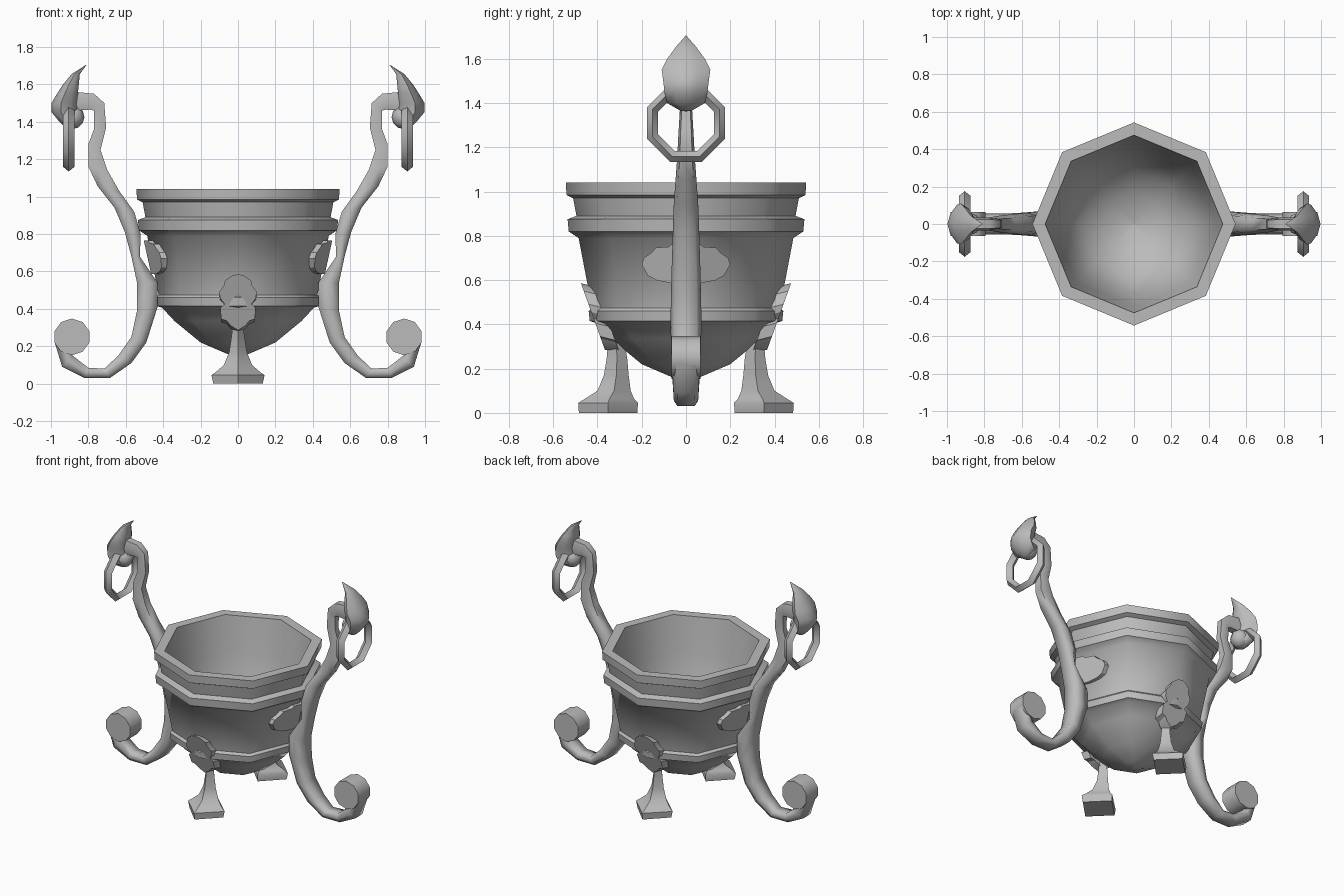
import bpy, bmesh, math
from math import cos, sin, pi, radians
from mathutils import Matrix

cube = bpy.data.objects.get("Cube")
if cube:
    bpy.data.objects.remove(cube)

grey = bpy.data.materials.new("stone_grey")
grey.use_nodes = True
grey.diffuse_color = (0.5, 0.5, 0.5, 1)
grey.node_tree.nodes["Principled BSDF"].inputs["Base Color"].default_value = (0.5, 0.5, 0.5, 1)

FLIP_X = Matrix.Diagonal((-1, 1, 1, 1))
HALF_TURN = Matrix.Rotation(pi, 4, 'Z')
SIDES = (("left", Matrix.Identity(4)), ("right", FLIP_X))
ENDS = (("front", Matrix.Identity(4)), ("back", HALF_TURN))


def finish(name, bm, matrix=None, angle=40):
    """Turn a bmesh into a shaded, coloured object."""
    if matrix:
        bm.transform(matrix)
    bmesh.ops.remove_doubles(bm, verts=bm.verts, dist=0.0005)
    bmesh.ops.recalc_face_normals(bm, faces=bm.faces)
    mesh = bpy.data.meshes.new(name)
    bm.to_mesh(mesh)
    bm.free()
    mesh.materials.append(grey)
    obj = bpy.data.objects.new(name, mesh)
    bpy.context.collection.objects.link(obj)
    bpy.ops.object.select_all(action='DESELECT')
    obj.select_set(True)
    bpy.context.view_layer.objects.active = obj
    bpy.ops.object.shade_smooth_by_angle(angle=radians(angle))


def loft(rings, closed=False):
    """Skin a list of equal-length rings of points."""
    bm = bmesh.new()
    loops = [[bm.verts.new(p) for p in ring] for ring in rings]
    pairs = list(zip(loops, loops[1:]))
    if closed:
        pairs.append((loops[-1], loops[0]))
    else:
        bm.faces.new(loops[0])
        bm.faces.new(loops[-1])
    for a, b in pairs:
        for i in range(len(a)):
            j = (i + 1) % len(a)
            bm.faces.new((a[i], a[j], b[j], b[i]))
    return bm


def plate(half_outline, place, depth):
    """Mirrored outline, folded on its centre line, with thickness."""
    bm = bmesh.new()
    for s in (1, -1):
        front = [bm.verts.new(place(s * u, z, depth)) for u, z in half_outline]
        back = [bm.verts.new(place(s * u, z, 0)) for u, z in half_outline]
        bm.faces.new(front)
        bm.faces.new(back)
        for i in range(len(front) - 1):
            bm.faces.new((front[i], front[i + 1], back[i + 1], back[i]))
    return bm


# Eight-sided bowl: outer wall with bands, then the hollow inside
bowl_profile = [(0.001, .15), (.06, .16), (.2, .22), (.34, .335), (.405, .405),
                (.435, .415), (.44, .46), (.425, .475), (.485, .79), (.53, .82),
                (.535, .875), (.495, .89), (.51, .97), (.54, .984), (.543, 1.04),
                (.475, 1.04), (.44, .8), (.38, .47), (.29, .33), (.16, .24), (0.001, .2)]
rings = [[(r * cos(k * pi / 4), r * sin(k * pi / 4), z) for k in range(8)]
         for r, z in bowl_profile]
finish("bowl", loft(rings), angle=46)

# Handle stations: bowl-side x, z, outer x, z, half width
handle_path = [(.98, .22, .89, .18, .062), (.94, .09, .885, .15, .058),
               (.82, .03, .80, .085, .055), (.685, .03, .715, .08, .055),
               (.57, .11, .64, .15, .06), (.49, .22, .57, .25, .066),
               (.43, .41, .54, .39, .07), (.43, .54, .54, .54, .068),
               (.525, .68, .57, .68, .064), (.52, .80, .605, .81, .06),
               (.555, .92, .66, .94, .056), (.635, 1.03, .75, 1.055, .048),
               (.70, 1.145, .80, 1.16, .04), (.735, 1.25, .80, 1.28, .034),
               (.705, 1.37, .77, 1.36, .028), (.715, 1.5, .77, 1.46, .03),
               (.77, 1.55, .79, 1.465, .034), (.87, 1.56, .87, 1.46, .036)]


def handle_ring(x0, z0, x1, z1, w):
    section = ((0, .7), (.5, 1), (1, .7), (1, -.7), (.5, -1), (0, -.7))
    return [(x0 + (x1 - x0) * t, w * s, z0 + (z1 - z0) * t) for t, s in section]


# Finial stations: height, centre x, half depth, half width
finial_path = [(1.365, .90, .02, .025), (1.40, .905, .05, .085), (1.45, .928, .068, .097),
               (1.50, .93, .067, .103), (1.55, .912, .056, .11), (1.60, .893, .042, .085),
               (1.655, .868, .022, .045), (1.705, .81, .001, .001)]


def finial_ring(z, x, d, w):
    section = ((1, 0), (.8, .5), (.25, 1), (-.5, .75), (-1, .35),
               (-1, -.35), (-.5, -.75), (.25, -1), (.8, -.5))
    return [(x + d * a, w * b, z) for a, b in section]


# Side plaque outline and its fold around the bowl corner
plaque_outline = [(0, .765), (.06, .765), (.08, .75), (.135, .747), (.155, .725),
                  (.19, .7), (.2, .67), (.172, .62), (.13, .598), (.07, .587), (0, .587)]


def on_bowl_corner(u, z, d):
    return (.435 + d + .22 * (z - .68) - .36 * abs(u), u, z)


for side, flip in SIDES:
    finish(f"{side}_handle", loft([handle_ring(*p) for p in handle_path]), flip, 70)
    finish(f"{side}_finial", loft([finial_ring(*p) for p in finial_path]), flip, 60)
    finish(f"{side}_plaque", plate(plaque_outline, on_bowl_corner, .05), flip, 30)

    # Scroll at the foot of the handle
    bm = bmesh.new()
    bmesh.ops.create_cone(bm, cap_ends=True, segments=10, radius1=.098, radius2=.098, depth=.13,
                          matrix=Matrix.Translation((.888, 0, .25)) @ Matrix.Rotation(pi / 2, 4, 'X'))
    finish(f"{side}_scroll", bm, flip)

    # Knob holding the ring
    bm = bmesh.new()
    bmesh.ops.create_uvsphere(bm, u_segments=8, v_segments=6, radius=.064,
                              matrix=Matrix.Translation((.885, 0, 1.425)))
    finish(f"{side}_ring_knob", bm, flip, 60)

    # Hanging eight-sided ring with a diamond section
    rings = []
    for k in range(8):
        a = (k + .5) * pi / 4
        ring = []
        for m in range(4):
            b = m * pi / 2
            r = .163 + .027 * cos(b)
            ring.append((.905 + .031 * sin(b), r * cos(a), 1.31 + r * sin(a)))
        rings.append(ring)
    finish(f"{side}_ring", loft(rings, closed=True), flip, 50)

# Four-cornered foot stations: height, centre y, half width, half depth
foot_path = [(0, -.352, .132, .132), (.045, -.352, .142, .135), (.065, -.345, .115, .11),
             (.1, -.325, .075, .075), (.17, -.315, .047, .056), (.25, -.312, .035, .046),
             (.315, -.315, .028, .038)]


def foot_ring(z, y, w, d):
    return [(w, y, z), (0, y + d, z), (-w, y, z), (0, y - d, z)]


# Leaf shield above each foot, leaning with the bowl
shield_outline = [(0, .585), (.035, .575), (.07, .55), (.075, .525), (.1, .49), (.095, .455),
                  (.072, .425), (.095, .405), (.09, .345), (.06, .335), (.04, .31), (0, .285)]


def on_bowl_slope(u, z, d):
    return (u, -.405 - d + .36 * (.58 - z), z + .25 * (d - .065))


for end, turn in ENDS:
    finish(f"{end}_foot", loft([foot_ring(*p) for p in foot_path]), turn, 50)
    finish(f"{end}_shield", plate(shield_outline, on_bowl_slope, .068), turn, 30)
